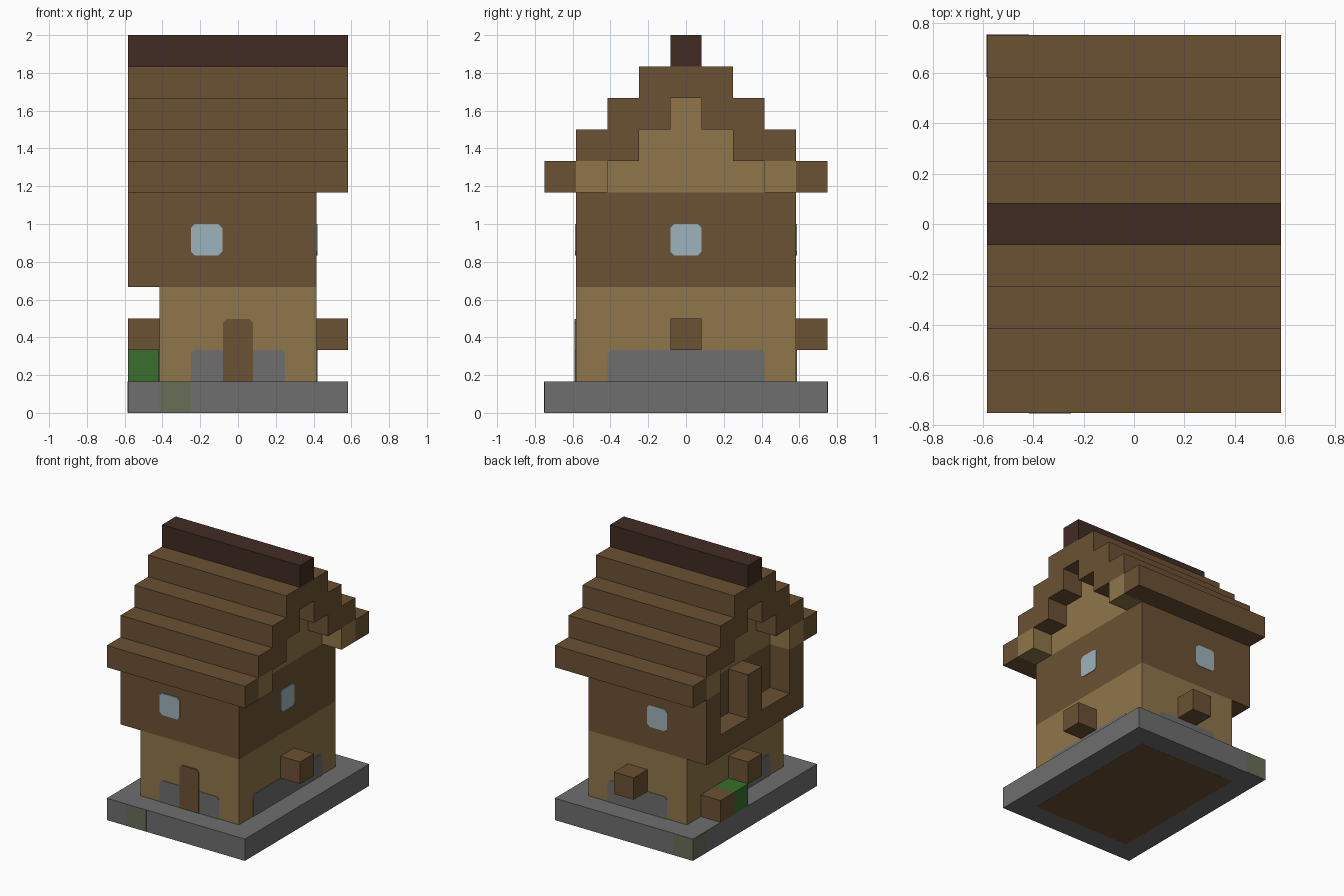
import bpy
import bmesh
from mathutils import Matrix

U = 1 / 6  # one building block

cube = bpy.data.objects.get("Cube")
if cube:
    bpy.data.objects.remove(cube, do_unlink=True)


def material(name, hex_code):
    lin = []
    for i in (0, 2, 4):
        c = int(hex_code[i:i + 2], 16) / 255
        lin.append(c / 12.92 if c < 0.04 else ((c + 0.055) / 1.055) ** 2.4)
    m = bpy.data.materials.new(name)
    m.use_nodes = True
    m.diffuse_color = (*lin, 1)
    bsdf = next(n for n in m.node_tree.nodes if n.type == 'BSDF_PRINCIPLED')
    bsdf.inputs["Base Color"].default_value = (*lin, 1)
    return m


WOOD = material("brown wood", "6B5133")
PLASTER = material("tan plaster", "8F764A")
STONE = material("grey stone", "6E6E6E")
RIDGE = material("dark ridge wood", "412C24")
GLASS = material("pale blue glass", "9DB4BC")
LEAF = material("green leaves", "38702D")
MOSS = material("mossy stone", "686E58")


def finish(name, bm, mat):
    bmesh.ops.recalc_face_normals(bm, faces=bm.faces)
    mesh = bpy.data.meshes.new(name)
    bm.to_mesh(mesh)
    bm.free()
    mesh.materials.append(mat)
    obj = bpy.data.objects.new(name, mesh)
    bpy.context.scene.collection.objects.link(obj)
    return obj


def box(name, mat, x, y, z):
    """Box from (min, max) ranges measured in blocks."""
    bm = bmesh.new()
    bmesh.ops.create_cube(bm, size=1)
    for v in bm.verts:
        v.co = [U * (r[0] if c < 0 else r[1]) for c, r in zip(v.co, (x, y, z))]
    return finish(name, bm, mat)


def plate(name, mat, side, dist, a, z, cut_bottom=False, thick=0.004):
    """Thin wall plate with clipped corners; a is the range along the wall."""
    c = 0.12
    (a0, a1), (z0, z1) = a, z
    pts = [(a1, z1 - c), (a1 - c, z1), (a0 + c, z1), (a0, z1 - c)]
    if cut_bottom:
        pts += [(a0, z0 + c), (a0 + c, z0), (a1 - c, z0), (a1, z0 + c)]
    else:
        pts += [(a0, z0), (a1, z0)]
    bm = bmesh.new()

    def place(p, d):
        if side in ("front", "back"):
            return (p[0] * U, d if side == "back" else -d, p[1] * U)
        return (d if side == "left" else -d, p[0] * U, p[1] * U)

    inner = [bm.verts.new(place(p, dist * U - 0.002)) for p in pts]
    outer = [bm.verts.new(place(p, dist * U + thick)) for p in pts]
    bm.faces.new(inner)
    bm.faces.new(outer[::-1])
    for i in range(len(pts)):
        j = (i + 1) % len(pts)
        bm.faces.new((inner[i], inner[j], outer[j], outer[i]))
    return finish(name, bm, mat)


MID = (-.5, .5)
NEAR = (-3.5, -2.5)  # strip of blocks in front of the balcony-side wall

# Foundation with a wooden floor underneath
box("foundation", STONE, (-3.5, 3.5), (-4.5, 4.5), (0, 1))
box("floor_underside", WOOD, (-2.5, 2.5), (-3.5, 3.5), (-.01, .1))
e = 0.015
box("front_moss", MOSS, (-2.5, -1.5), (-4.5 - e, -4.4), (.01, .99))
box("corner_moss", MOSS, (-3.5 - e, -2.5), (3.5, 4.5 + e), (.01, .99))

# Storeys
box("ground_floor", PLASTER, (-2.5, 2.5), (-3.5, 3.5), (1, 4))
box("upper_floor", WOOD, (-2.5, 2.5), (-3.5, 3.5), (4, 7))

# Balcony
box("balcony_sill", WOOD, NEAR, (-3.5, 3.5), (4, 5))
box("balcony_front_post", WOOD, NEAR, (-3.5, -2.5), (5, 7))
box("balcony_back_post", WOOD, NEAR, (2.5, 3.5), (5, 7))
box("balcony_middle_post", WOOD, NEAR, MID, (5, 7))

# Stepped gable walls and eave supports
for i, half in enumerate((3.5, 1.5, .5)):
    box("gable_wall", PLASTER, (-2.5, 2.5), (-half, half), (7 + i, 8 + i))
for x in ((-3.5, -2.5), (2.5, 3.5)):
    for y in ((-3.5, -2.5), (2.5, 3.5)):
        box("eave_support", PLASTER, x, y, (7, 8))

# Stepped roof
for s in (-1, 1):
    for i, (lo, hi) in enumerate(((3.5, 4.5), (1.5, 3.5), (.5, 2.5))):
        box("roof_step", WOOD, (-3.5, 3.5), sorted((s * lo, s * hi)), (7 + i, 8 + i))
box("roof_top_step", WOOD, (-3.5, 3.5), (-1.5, 1.5), (10, 11))
box("roof_ridge", RIDGE, (-3.5, 3.5), MID, (11, 12))

# Blocks around the ground floor
box("back_wall_block", WOOD, MID, (3.5, 4.5), (2, 3))
box("left_wall_block", WOOD, (2.5, 3.5), MID, (2, 3))
box("right_wall_block", WOOD, NEAR, MID, (2, 3))
box("crate", WOOD, NEAR, (1.5, 2.5), (1, 2))
box("bush", LEAF, NEAR, (.5, 1.5), (1, 2))

# Stone footings, door and windows
for side, dist, half in (("front", 3.5, 1.5), ("back", 3.5, 1.5),
                         ("left", 2.5, 2.5), ("right", 2.5, 2.5)):
    plate(side + "_footing", STONE, side, dist, (-half, half), (1, 2))
plate("door", WOOD, "front", 3.5, (-.48, .48), (1, 2.98), thick=0.007)
for side, dist, a in (("front", 3.5, (-1.5, -.5)), ("back", 3.5, (-1.5, -.5)),
                      ("left", 2.5, MID)):
    plate(side + "_window", GLASS, side, dist, a, (5, 6), cut_bottom=True)

# Rest exactly on the ground
for v in bpy.data.objects["floor_underside"].data.vertices:
    v.co.z = max(v.co.z, -0.001)
